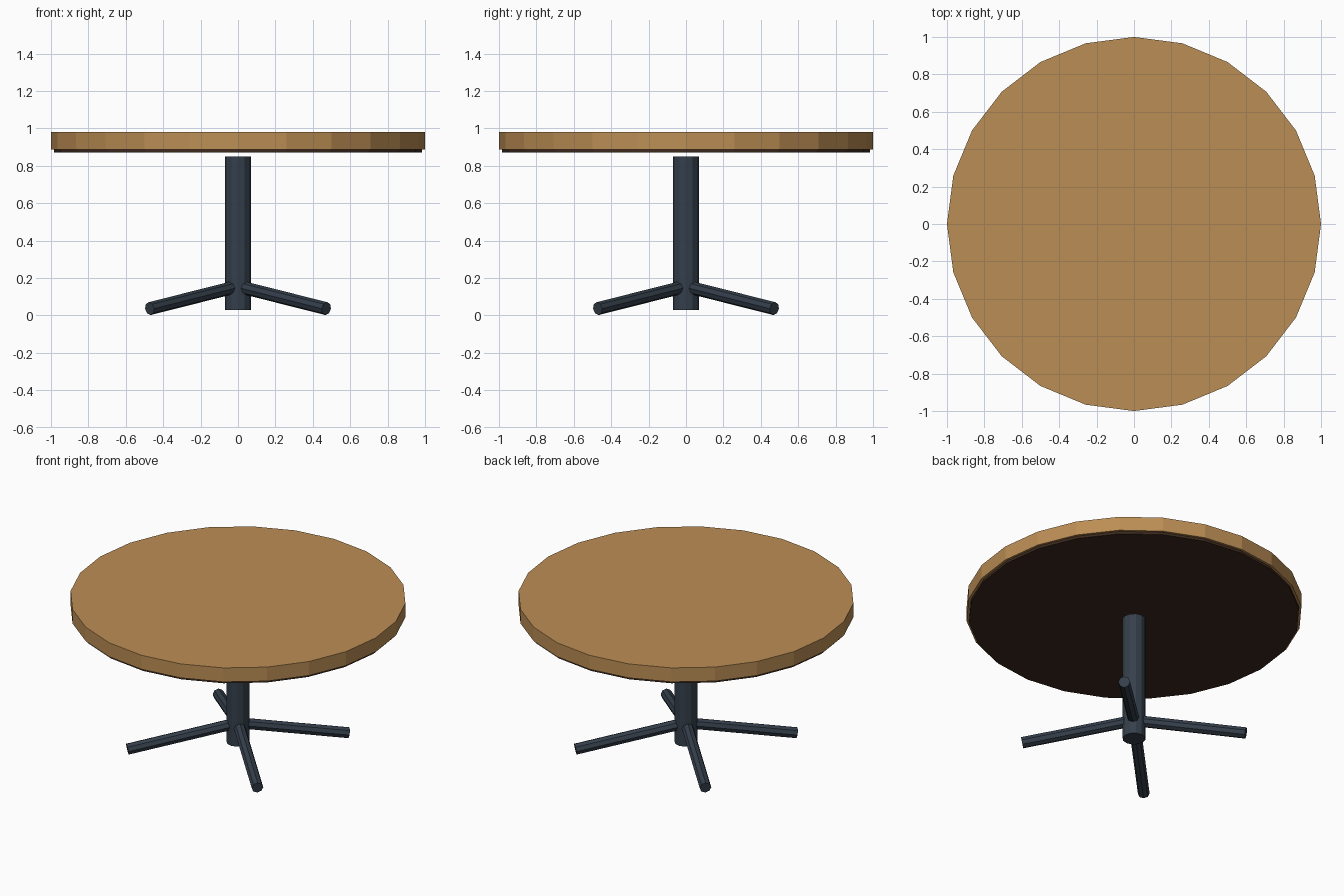
import bpy, math
from mathutils import Vector

if "Cube" in bpy.data.objects:
    bpy.data.objects.remove(bpy.data.objects["Cube"])


def material(name, rgb):
    m = bpy.data.materials.new(name)
    m.diffuse_color = (*rgb, 1)
    m.use_nodes = True
    m.node_tree.nodes["Principled BSDF"].inputs["Base Color"].default_value = m.diffuse_color
    return m


wood = material("wood", (0.50, 0.27, 0.09))
dark_wood = material("dark_wood", (0.045, 0.022, 0.012))
metal = material("metal", (0.035, 0.05, 0.07))


def rod(name, start, end, radius, sides, mat):
    """Flat-shaded cylinder between two points."""
    a, b = Vector(start), Vector(end)
    d = b - a
    bpy.ops.mesh.primitive_cylinder_add(vertices=sides, radius=radius, depth=d.length,
                                        location=(a + b) / 2)
    ob = bpy.context.object
    ob.rotation_euler = (0, math.atan2(math.hypot(d.x, d.y), d.z), math.atan2(d.y, d.x))
    ob.name = name
    ob.data.materials.append(mat)
    return ob


# Round top with a slightly smaller dark underside
rod("table_top", (0, 0, 0.888), (0, 0, 0.98), 1.0, 24, wood)
rod("underside", (0, 0, 0.872), (0, 0, 0.888), 0.985, 24, dark_wood)

# Central column, stopping just short of the top
rod("column", (0, 0, 0.03), (0, 0, 0.85), 0.069, 12, metal)

# Four sloping diagonal feet
for i in range(4):
    a = math.radians(45 + 90 * i)
    c, s = math.cos(a), math.sin(a)
    rod(f"foot_{i + 1}", (0.03 * c, 0.03 * s, 0.15), (0.668 * c, 0.668 * s, 0.036),
        0.035, 8, metal)
